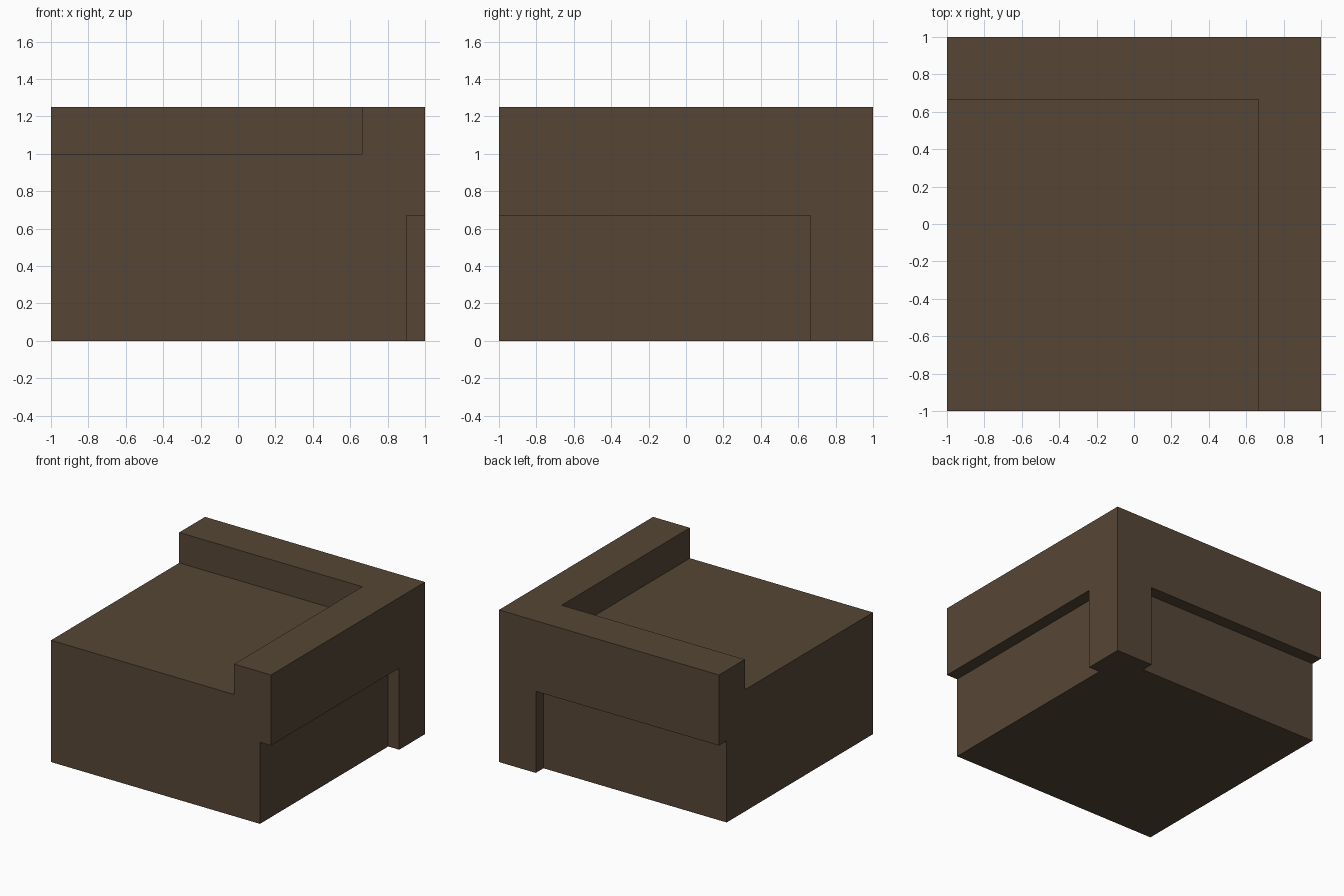
import bpy, bmesh
from mathutils import Vector

if "Cube" in bpy.data.objects:
    bpy.data.objects.remove(bpy.data.objects["Cube"])

brown = bpy.data.materials.new("dark brown")
brown.diffuse_color = (0.094, 0.062, 0.037, 1)
brown.use_nodes = True
brown.node_tree.nodes["Principled BSDF"].inputs["Base Color"].default_value = brown.diffuse_color


def box(name, lo, hi):
    """Axis-aligned box from its low corner to its high corner."""
    bm = bmesh.new()
    bmesh.ops.create_cube(bm, size=1)
    lo, hi = Vector(lo), Vector(hi)
    for v in bm.verts:
        v.co = (lo + hi) / 2 + v.co * (hi - lo)
    mesh = bpy.data.meshes.new(name)
    bm.to_mesh(mesh)
    bm.free()
    obj = bpy.data.objects.new(name, mesh)
    bpy.context.collection.objects.link(obj)
    mesh.materials.append(brown)
    return obj


H = 1.25      # full height
STEP = 1.0    # height of the sunken top
LIP = 0.67    # underside of the overhanging rim
IN = 0.665    # inner edge of the rim and corner post
WALL = 0.9    # recessed wall behind the rim
OUT = 1.2     # cutters run past the body

# Body: full block with a sunken top and two recessed walls cut out
body = box("stepped_corner_block", (-1, -1, 0), (1, 1, H))
cutters = [
    box("sunken_top_cutter", (-OUT, -OUT, STEP), (IN, IN, H + 0.2)),
    box("right_recess_cutter", (WALL, -OUT, -0.2), (OUT, IN, LIP)),
    box("back_recess_cutter", (-OUT, WALL, -0.2), (IN, OUT, LIP)),
]
for c in cutters:
    c.hide_render = True
    mod = body.modifiers.new(c.name, 'BOOLEAN')
    mod.operation = 'DIFFERENCE'
    mod.solver = 'EXACT'
    mod.object = c

# Apply the cuts and remove the cutters
deps = bpy.context.evaluated_depsgraph_get()
cut_mesh = bpy.data.meshes.new_from_object(body.evaluated_get(deps))
body.modifiers.clear()
body.data = cut_mesh
for c in cutters:
    bpy.data.objects.remove(c)
